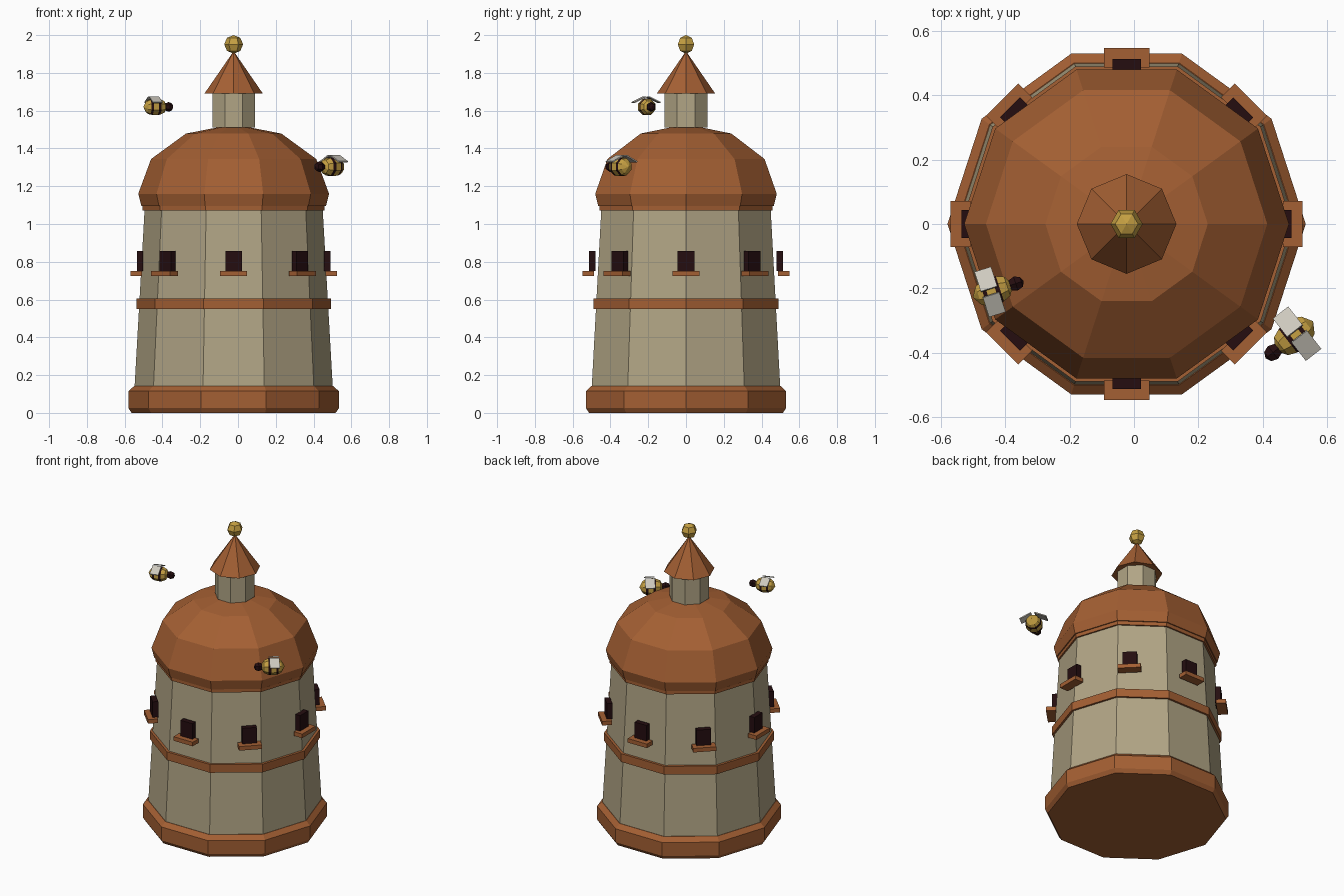
import bpy, math
from mathutils import Matrix, Vector

if "Cube" in bpy.data.objects:
    bpy.data.objects.remove(bpy.data.objects["Cube"])

CX = -0.023  # tower axis


def mat(name, rgb):
    m = bpy.data.materials.new(name)
    m.diffuse_color = (*rgb, 1)
    m.use_nodes = True
    m.node_tree.nodes["Principled BSDF"].inputs["Base Color"].default_value = m.diffuse_color
    return m


WOOD = mat("orange_brown", (0.37, 0.115, 0.033))
STONE = mat("pale_stone", (0.44, 0.375, 0.235))
DARK = mat("dark_maroon", (0.018, 0.004, 0.005))
GOLD = mat("honey_gold", (0.56, 0.35, 0.055))
WING = mat("wing_grey", (0.62, 0.59, 0.52))


def make(name, verts, faces, mats, matrix=None, idx=None):
    me = bpy.data.meshes.new(name)
    me.from_pydata(verts, [], faces)
    for m in mats:
        me.materials.append(m)
    if idx:
        for p, i in zip(me.polygons, idx):
            p.material_index = i
    if matrix:
        me.transform(matrix)
    me.update()
    ob = bpy.data.objects.new(name, me)
    bpy.context.collection.objects.link(ob)
    return ob


def lathe(name, profile, sides, mats, matrix=None, turn=0.0, band=None):
    """Faceted solid of revolution about z; profile is (radius, z) from the bottom up."""
    verts, rings, faces, idx = [], [], [], []
    for r, z in profile:
        n = 1 if r == 0 else sides
        rings.append(range(len(verts), len(verts) + n))
        for k in range(n):
            a = 2 * math.pi * k / sides + turn
            verts.append((r * math.cos(a), r * math.sin(a), z))
    for j, (lo, hi) in enumerate(zip(rings, rings[1:])):
        for k in range(sides):
            n = (k + 1) % sides
            if len(lo) == 1:
                f = (lo[0], hi[n], hi[k])
            elif len(hi) == 1:
                f = (lo[k], lo[n], hi[0])
            else:
                f = (lo[k], lo[n], hi[n], hi[k])
            faces.append(f)
            idx.append(1 if band and j in band else 0)
    if len(rings[0]) > 1:
        faces.append(tuple(reversed(rings[0])))
        idx.append(0)
    if len(rings[-1]) > 1:
        faces.append(tuple(rings[-1]))
        idx.append(0)
    return make(name, verts, faces, mats, matrix, idx)


def box(name, lo, hi, m, matrix):
    v = [(x, y, z) for x in (lo[0], hi[0]) for y in (lo[1], hi[1]) for z in (lo[2], hi[2])]
    f = [(0, 1, 3, 2), (4, 6, 7, 5), (0, 4, 5, 1), (2, 3, 7, 6), (0, 2, 6, 4), (1, 5, 7, 3)]
    return make(name, v, f, [m], matrix)


T = Matrix.Translation((CX, 0, 0))

# Ten-sided tower
lathe("base_plinth", [(0.54, 0), (0.557, 0.025), (0.557, 0.115), (0.527, 0.142)], 10, [WOOD], T)
lathe("tower_wall", [(0.525, 0.13), (0.471, 1.085)], 10, [STONE], T)
lathe("middle_band", [(0.515, 0.55), (0.515, 0.605)], 10, [WOOD], T)
lathe("eave_ring", [(0.482, 1.072), (0.482, 1.1)], 10, [WOOD], T)

# Faceted dome
dome = [(0.489, 1.096)]
dome += [(0.505 * math.cos(math.radians(a)), 1.16 + 0.368 * math.sin(math.radians(a))) for a in (0, 30, 60)]
lathe("dome_roof", dome + [(0, 1.528)], 10, [WOOD], T)

# Lantern on top
lathe("lantern_wall", [(0.122, 1.51), (0.122, 1.7)], 8, [STONE], T, math.pi / 8)
lathe("lantern_roof", [(0.155, 1.69), (0, 1.915)], 8, [WOOD], T)
ball = [(0.05 * math.cos(math.radians(a)), 1.951 + 0.049 * math.sin(math.radians(a))) for a in (-45, 0, 45)]
lathe("finial_ball", [(0, 1.902)] + ball + [(0, 2.0)], 6, [GOLD], T)

# Eight windows with sills
for i in range(8):
    M = T @ Matrix.Rotation(i * math.pi / 4, 4, "Z")
    box(f"window_{i}", (0.479, -0.044, 0.75), (0.513, 0.044, 0.856), DARK, M)
    box(f"window_sill_{i}", (0.486, -0.071, 0.725), (0.547, 0.071, 0.752), WOOD, M)


# Bees flying along their local x axis
def bee(name, pos, heading, s):
    M = Matrix.Translation(pos) @ Matrix.Rotation(math.radians(heading), 4, "Z") @ Matrix.Scale(s, 4)
    along = M @ Matrix.Rotation(math.pi / 2, 4, "Y")
    xs = (-0.048, -0.032, -0.02, 0.008, 0.022, 0.046)
    prof = [(0.047 * math.sqrt(1 - (x / 0.066) ** 2), x) for x in xs]
    lathe(name + "_body", [(0, -0.066)] + prof + [(0, 0.066)], 8, [GOLD, DARK], along, math.pi / 8, (2, 4))
    head = [(0.026 * math.cos(math.radians(a)), 0.074 + 0.026 * math.sin(math.radians(a))) for a in (-45, 0, 45)]
    lathe(name + "_head", [(0, 0.048)] + head + [(0, 0.1)], 6, [DARK], along)
    for side, label in ((1, "left"), (-1, "right")):
        W = M @ Matrix.Translation((-0.01, side * 0.041, 0.038)) @ Matrix.Rotation(-side * math.radians(25), 4, "X")
        box(f"{name}_{label}_wing", (-0.027, -0.035, -0.003), (0.027, 0.035, 0.003), WING, W)


bee("bee_one", Vector((-0.438, -0.208, 1.62)), 18, 1.0)
bee("bee_two", Vector((0.498, -0.348, 1.303)), 218, 1.13)
